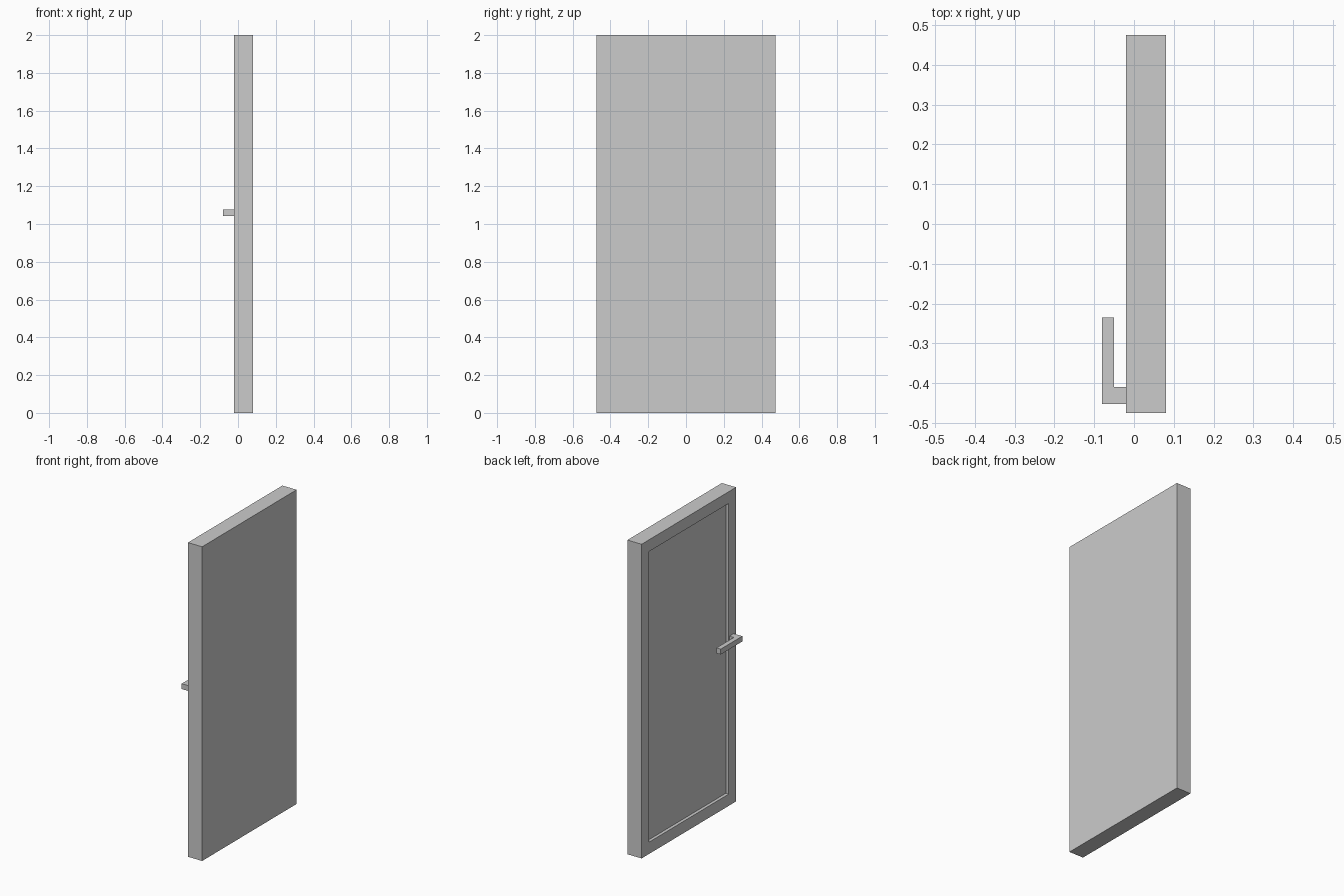
import bpy, bmesh
from mathutils import Vector

if "Cube" in bpy.data.objects:
    bpy.data.objects.remove(bpy.data.objects["Cube"])


def finish(bm, name):
    bmesh.ops.recalc_face_normals(bm, faces=bm.faces[:])
    mesh = bpy.data.meshes.new(name)
    bm.to_mesh(mesh)
    bm.free()
    obj = bpy.data.objects.new(name, mesh)
    bpy.context.collection.objects.link(obj)
    return obj


# Door leaf: slab with a recessed panel on the handle side (-x)
bm = bmesh.new()
bmesh.ops.create_cube(bm, size=1)
bmesh.ops.scale(bm, verts=bm.verts[:], vec=(0.1, 0.95, 2.0))
bmesh.ops.translate(bm, verts=bm.verts[:], vec=(0.03, 0, 1.0))
bm.normal_update()
panel = min(bm.faces, key=lambda f: f.calc_center_median().x)
bmesh.ops.inset_region(bm, faces=[panel], thickness=0.075, use_even_offset=True)
recess = bmesh.ops.extrude_discrete_faces(bm, faces=[panel])["faces"][0]
bmesh.ops.translate(bm, verts=recess.verts[:], vec=(0.02, 0, 0))
finish(bm, "door_leaf")

# Lever handle: L-shaped plan profile extruded upwards
outline = [(-0.02, -0.452), (-0.02, -0.41), (-0.05, -0.41),
           (-0.05, -0.235), (-0.08, -0.235), (-0.08, -0.452)]
bm = bmesh.new()
base = bm.faces.new([bm.verts.new((x, y, 1.043)) for x, y in outline])
top = bmesh.ops.extrude_face_region(bm, geom=[base])["geom"]
bmesh.ops.translate(bm, vec=Vector((0, 0, 0.034)),
                    verts=[v for v in top if isinstance(v, bmesh.types.BMVert)])
# Restore the underside if the extrusion consumed it
bottom = [e for e in bm.edges if e.is_boundary]
if bottom:
    bmesh.ops.holes_fill(bm, edges=bottom)
finish(bm, "door_handle")
